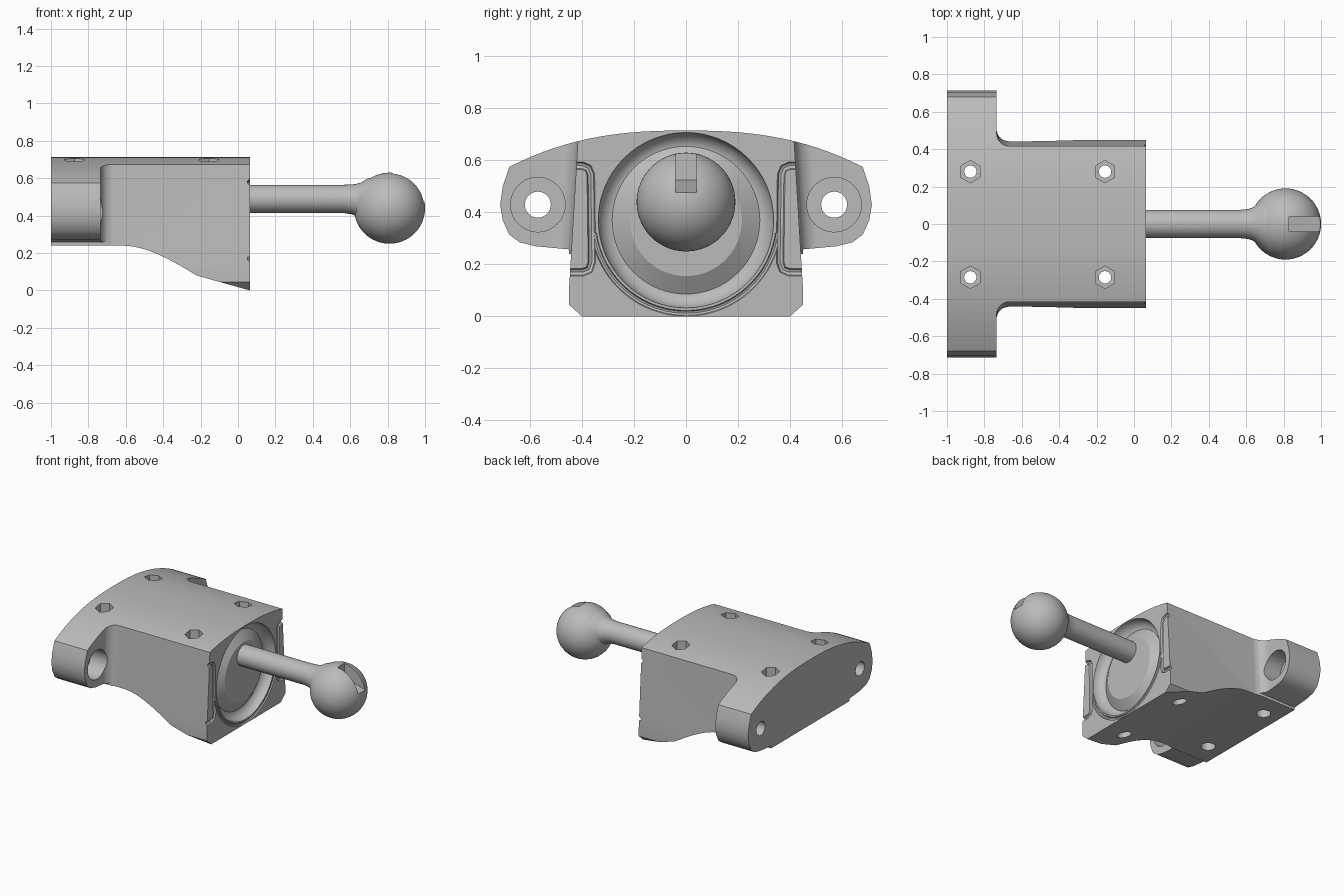
import bpy, bmesh, math
from mathutils import Vector

cube = bpy.data.objects.get("Cube")
if cube:
    bpy.data.objects.remove(cube, do_unlink=True)

grey = bpy.data.materials.new("plain_grey")
grey.use_nodes = True
grey.diffuse_color = (0.5, 0.5, 0.5, 1)
grey.node_tree.nodes["Principled BSDF"].inputs["Base Color"].default_value = (0.5, 0.5, 0.5, 1)


def make(name, bm):
    bmesh.ops.recalc_face_normals(bm, faces=bm.faces)
    mesh = bpy.data.meshes.new(name)
    bm.to_mesh(mesh)
    bm.free()
    mesh.materials.append(grey)
    obj = bpy.data.objects.new(name, mesh)
    bpy.context.collection.objects.link(obj)
    return obj


def prism(name, pts, axis, low, high):
    """Extrude a 2D outline along an axis."""
    bm = bmesh.new()
    def place(p, d):
        co = list(p)
        co.insert("xyz".index(axis), d)
        return bm.verts.new(co)
    a, b = [[place(p, d) for p in pts] for d in (low, high)]
    bm.faces.new(a)
    bm.faces.new(b)
    for i in range(len(a)):
        j = (i + 1) % len(a)
        bm.faces.new((a[i], a[j], b[j], b[i]))
    return make(name, bm)


def rings(name, spec, y=0, sides=64):
    """Skin circles (x, centre z, radius) lined up along x."""
    bm = bmesh.new()
    loops = [[bm.verts.new((x, y + r * math.cos(t), z + r * math.sin(t)))
              for t in [math.tau * i / sides for i in range(sides)]] for x, z, r in spec]
    for a, b in zip(loops, loops[1:]):
        for i in range(sides):
            j = (i + 1) % sides
            bm.faces.new((a[i], a[j], b[j], b[i]))
    bm.faces.new(loops[0])
    bm.faces.new(loops[-1])
    return make(name, bm)


def circle(x, y, r, n, turn=0.0):
    return [(x + r * math.cos(math.tau * i / n + turn),
             y + r * math.sin(math.tau * i / n + turn)) for i in range(n)]


def tube(name, pts, radius):
    """Round groove cutter along a path on the front of the housing."""
    curve = bpy.data.curves.new(name, "CURVE")
    curve.dimensions = "3D"
    curve.bevel_depth = radius
    curve.bevel_resolution = 2
    curve.use_fill_caps = True
    s = curve.splines.new("POLY")
    s.points.add(len(pts) - 1)
    for p, (y, z) in zip(s.points, pts):
        p.co = (FACE_X, y, z, 1)
    obj = bpy.data.objects.new(name, curve)
    bpy.context.collection.objects.link(obj)
    bpy.context.view_layer.update()
    mesh = bpy.data.meshes.new_from_object(obj.evaluated_get(bpy.context.evaluated_depsgraph_get()))
    bpy.data.objects.remove(obj, do_unlink=True)
    bm = bmesh.new()
    bm.from_mesh(mesh)
    bmesh.ops.remove_doubles(bm, verts=bm.verts, dist=0.0001)
    return make(name, bm)


def combine(obj, tool, operation="DIFFERENCE"):
    mod = obj.modifiers.new("cut", "BOOLEAN")
    mod.operation = operation
    mod.solver = "EXACT"
    mod.object = tool
    bpy.context.view_layer.update()
    mesh = bpy.data.meshes.new_from_object(obj.evaluated_get(bpy.context.evaluated_depsgraph_get()))
    obj.modifiers.clear()
    obj.data = mesh
    bpy.data.objects.remove(tool, do_unlink=True)


def mirrored(half):
    return half + [(-y, z) for y, z in reversed(half) if y > 0]


FACE_X = 0.065
SOCKET_Z = 0.37

# Housing: cross-section trimmed by the plan and the side outline
half = [(0.68 * i / 16, 0.715 - 0.14 * (i / 16) ** 2.5) for i in range(17)]
half += [(0.705, 0.5), (0.715, 0.43), (0.705, 0.37), (0.68, 0.315), (0.64, 0.285),
         (0.58, 0.27), (0.45, 0.258), (0.45, 0.045), (0.4, 0)]
housing = prism("housing", mirrored(half), "x", -1.2, 0.2)

fillet = [(-0.665 - 0.07 * math.sin(a), 0.54 - 0.07 * math.cos(a))
          for a in [math.pi / 2 * i / 8 for i in range(9)]]
edge = [(FACE_X, 0.47)] + fillet + [(-0.735, 0.8), (-1, 0.8)]
plan = prism("plan", edge + [(x, -y) for x, y in reversed(edge)], "z", -0.1, 0.8)
for v in plan.data.vertices:  # draft on the side walls
    if abs(v.co.y) < 0.6:
        v.co.y -= math.copysign(0.077 * v.co.z, v.co.y)
combine(housing, plan, "INTERSECT")

steps = [i / 12 for i in range(13)]
belly = [(-0.62 + 0.4 * t, 0.24 - 0.16 * (1.5 * t * t - 0.5 * t ** 3)) for t in steps]
side = prism("side", [(-1.1, 0.9), (-1.1, 0.24)] + belly + [(FACE_X, 0), (0.15, -0.024), (0.15, 0.9)],
             "y", -0.9, 0.9)
combine(housing, side, "INTERSECT")

# Flared round socket
combine(housing, rings("socket", [(0, SOCKET_Z, 0.285), (0.006, SOCKET_Z, 0.302), (0.02, SOCKET_Z, 0.32),
                                  (0.04, SOCKET_Z, 0.333), (0.08, SOCKET_Z, 0.34)]))

# Vertical bolt holes with hexagonal nut seats above and counterbores below
for x in (-0.875, -0.155):
    for y in (-0.285, 0.28):
        combine(housing, prism("bolt", circle(x, y, 0.033, 24), "z", -0.2, 0.9))
        combine(housing, prism("nut", circle(x, y, 0.06, 6, math.pi / 6), "z", 0.62, 0.9))
        combine(housing, prism("bore", circle(x, y, 0.048, 24), "z", -0.2, 0.3))

for s in (-1, 1):
    # Mounting holes in the ears
    combine(housing, rings("ear_hole", [(-1.1, 0.43, 0.05), (-0.5, 0.43, 0.05)], s * 0.57, 32))
    combine(housing, rings("ear_bore", [(-0.86, 0.43, 0.105), (-0.5, 0.43, 0.105)], s * 0.57, 40))
    # Grooves framing the side pads
    path = [(0.52, 0.58), (0.4, 0.58), (0.376, 0.57), (0.366, 0.545),
            (0.362, 0.21), (0.372, 0.18), (0.396, 0.17), (0.52, 0.17)]
    combine(housing, tube("pad_groove", [(s * y, z) for y, z in path], 0.015))

# Lower groove around the socket
arc = [math.radians(-172 + 164 * i / 40) for i in range(41)]
combine(housing, tube("arc_groove", [(0.358 * math.cos(a), SOCKET_Z + 0.358 * math.sin(a)) for a in arc], 0.011))

# Tapered boot in the socket
boot = rings("boot", [(-0.02, SOCKET_Z, 0.284), (0.002, SOCKET_Z, 0.284), (0.045, SOCKET_Z, 0.215)])

# Rod with a flared neck
rod = rings("rod", [(0, 0.49, 0.075), (0.56, 0.49, 0.075), (0.61, 0.487, 0.08), (0.635, 0.482, 0.088),
                    (0.66, 0.47, 0.108), (0.69, 0.455, 0.142), (0.72, 0.44, 0.165)], sides=48)

# Ball with a notch in its upper front
bm = bmesh.new()
bmesh.ops.create_uvsphere(bm, u_segments=64, v_segments=32, radius=0.19)
bmesh.ops.translate(bm, verts=bm.verts, vec=Vector((0.81, 0, 0.44)))
ball = make("ball", bm)
combine(ball, prism("notch", [(0.83, 0.525), (1.05, 0.46), (1.05, 0.7), (0.83, 0.7)], "y", -0.04, 0.04))

# Smooth shading with crisp edges
bpy.ops.object.select_all(action="DESELECT")
for obj in (housing, boot, rod, ball):
    obj.select_set(True)
bpy.context.view_layer.objects.active = housing
bpy.ops.object.shade_smooth_by_angle(angle=math.radians(30))
